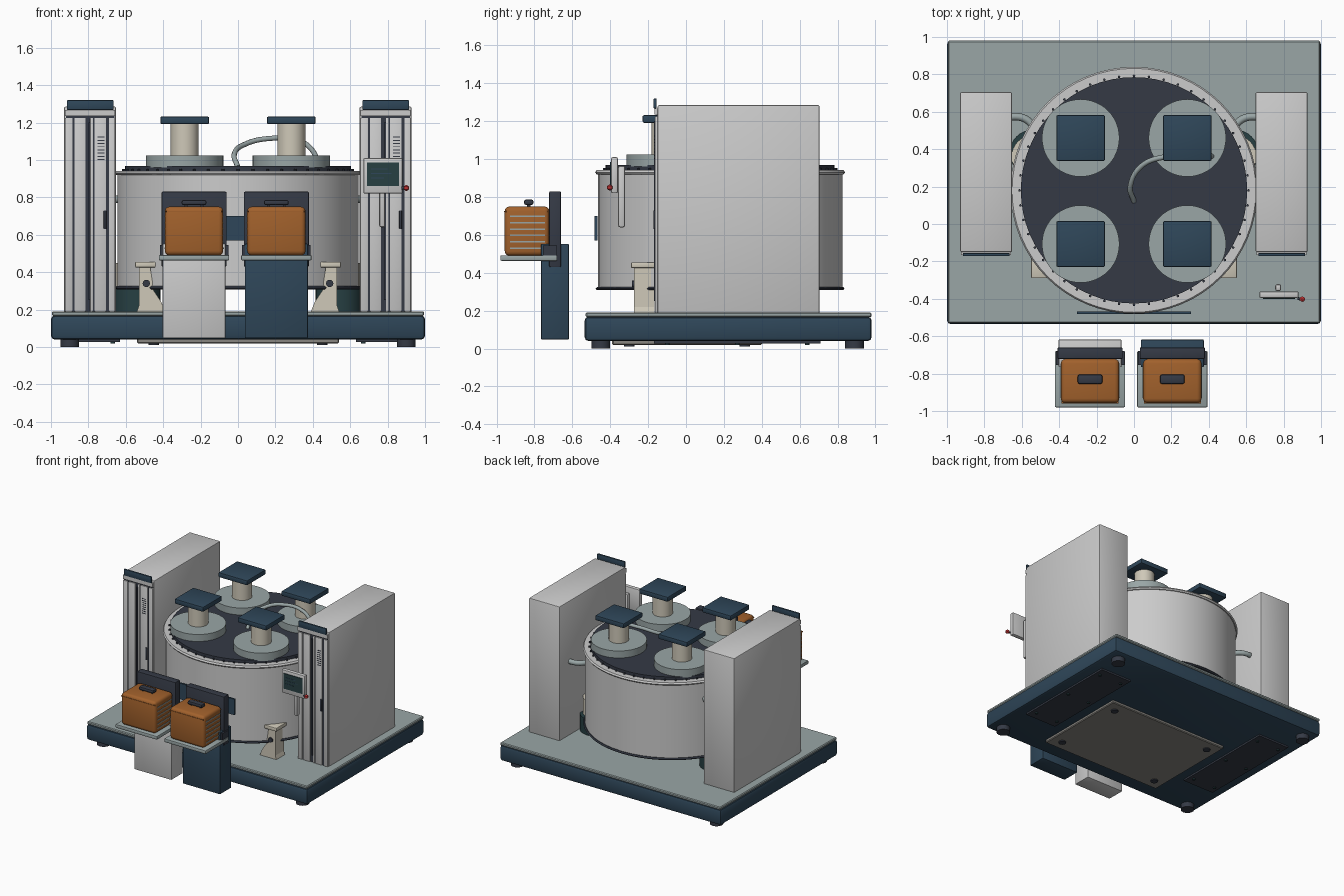
import bpy, bmesh, math
from mathutils import Vector

if "Cube" in bpy.data.objects:
    bpy.data.objects.remove(bpy.data.objects["Cube"])


def mat(name, r, g, b):
    m = bpy.data.materials.new(name)
    m.diffuse_color = (r, g, b, 1)
    m.use_nodes = True
    m.node_tree.nodes["Principled BSDF"].inputs["Base Color"].default_value = m.diffuse_color
    return m


NAVY = mat("navy", .028, .062, .10)
DARK = mat("charcoal", .035, .042, .06)
SAGE = mat("sage", .32, .38, .38)
LIGHT = mat("light_grey", .55, .58, .58)
CREAM = mat("cream", .62, .58, .48)
ORANGE = mat("orange", .36, .12, .025)
TEAL = mat("dark_teal", .02, .05, .055)
RED = mat("red", .5, .03, .03)
BROWN = mat("under_grey", .25, .24, .22)


def add(name, bm, m):
    me = bpy.data.meshes.new(name)
    bm.to_mesh(me)
    bm.free()
    me.materials.append(m)
    o = bpy.data.objects.new(name, me)
    bpy.context.collection.objects.link(o)
    return o


def smooth(o):
    bpy.ops.object.select_all(action='DESELECT')
    bpy.context.view_layer.objects.active = o
    o.select_set(True)
    bpy.ops.object.shade_smooth_by_angle(angle=math.radians(35))


def box(name, x, y, z, m, bevel=0, seg=2):
    """Box from (min, max) ranges on each axis."""
    bm = bmesh.new()
    bmesh.ops.create_cube(bm, size=1)
    for v in bm.verts:
        for i, r in enumerate((x, y, z)):
            v.co[i] = r[0] + (v.co[i] + .5) * (r[1] - r[0])
    if bevel:
        bmesh.ops.bevel(bm, geom=bm.edges[:], offset=bevel, segments=seg, profile=.5, affect='EDGES')
    o = add(name, bm, m)
    if bevel:
        smooth(o)
    return o


def lathe(name, cx, cy, profile, m, n=48, closed=False, shade=True):
    """Revolve (radius, z) points about a vertical axis."""
    bm = bmesh.new()
    rings = []
    for r, z in profile:
        rings.append([bm.verts.new((cx + r * math.cos(2 * math.pi * k / n),
                                    cy + r * math.sin(2 * math.pi * k / n), z)) for k in range(n)])
    pairs = list(zip(rings, rings[1:]))
    if closed:
        pairs.append((rings[-1], rings[0]))
    else:
        bm.faces.new(rings[0])
        bm.faces.new(rings[-1])
    for a, b in pairs:
        for k in range(n):
            bm.faces.new((a[k], a[(k + 1) % n], b[(k + 1) % n], b[k]))
    bmesh.ops.recalc_face_normals(bm, faces=bm.faces[:])
    o = add(name, bm, m)
    if shade:
        smooth(o)
    return o


def cyl(name, cx, cy, r, z0, z1, m, n=48):
    return lathe(name, cx, cy, [(r, z0), (r, z1)], m, n)


def tube(name, pts, r, m):
    """Round hose through the given points."""
    cu = bpy.data.curves.new(name, 'CURVE')
    cu.dimensions = '3D'
    cu.bevel_depth, cu.bevel_resolution, cu.use_fill_caps = r, 3, True
    sp = cu.splines.new('BEZIER')
    sp.bezier_points.add(len(pts) - 1)
    for p, co in zip(sp.bezier_points, pts):
        p.co = Vector(co)
        p.handle_left_type = p.handle_right_type = 'AUTO'
    cu.materials.append(m)
    o = bpy.data.objects.new(name, cu)
    bpy.context.collection.objects.link(o)
    return o


# Base: skid, deck, feet and underside plates
box("base_skid", (-1, 1), (-.535, .98), (.04, .168), NAVY, .02)
box("base_deck", (-.995, .995), (-.53, .98), (.166, .19), SAGE, .006, 1)
for x in (-.9, .9):
    for y in (-.45, .89):
        cyl("foot", x, y, .05, 0, .045, DARK, 24)
box("underside_plate", (-.54, .54), (-.39, .40), (.018, .045), BROWN, .006, 1)
for x in (-.45, .45):
    for y in (-.3, .31):
        cyl("plate_bolt", x, y, .028, .01, .03, DARK, 20)
for x in (-.77, .77):
    box("underside_panel", (x - .14, x + .14), (-.17, .71), (.026, .045), DARK)
    for y in (-.1, .27, .64):
        for dx in (-.1, .1):
            cyl("panel_bolt", x + dx, y, .012, .018, .03, TEAL, 12)

# Drum: wall, rims, lid with bolts
CX, CY = 0, .18
lathe("drum_wall", CX, CY, [(.645, .315), (.645, .93)], LIGHT, 48)
lathe("drum_top_rim", CX, CY, [(.60, .92), (.652, .92), (.66, .93), (.652, .942), (.60, .942)], LIGHT, 64, True)
lathe("drum_bottom_rim", CX, CY, [(.62, .308), (.65, .308), (.657, .316), (.65, .325), (.62, .325)], DARK, 64, True)
cyl("drum_lid", CX, CY, .605, .93, .968, DARK, 64)
for k in range(48):
    a = 2 * math.pi * k / 48
    cyl("lid_bolt", CX + .612 * math.cos(a), CY + .612 * math.sin(a), .007, .94, .952, DARK, 8)
box("front_plate", (-.305, .305), (-.482, -.468), (.57, .70), NAVY)

# Four lid stations: flange, post and square cap
for x in (-.285, .285):
    for y in (-.107, .46):
        cyl("station_flange", x, y, .207, .96, 1.025, SAGE, 48)
        cyl("station_post", x, y, .075, 1.02, 1.195, CREAM, 32)
        box("station_cap", (x - .13, x + .13), (y - .122, y + .122), (1.192, 1.232), NAVY, .007)

# Lid hose
tube("lid_hose", [(0, .12, .96), (-.02, .2, 1.03), (.04, .31, 1.085), (.17, .36, 1.115),
                  (.32, .37, 1.105), (.39, .365, 1.06), (.44, .36, .96)], .014, SAGE)

for s in (-1, 1):
    # Drum support bracket
    bm = bmesh.new()
    prof = [(.39, .19), (.54, .19), (.53, .22), (.53, .43), (.47, .43), (.45, .30), (.41, .24)]
    f = bm.faces.new([bm.verts.new((s * x, -.275, z)) for x, z in prof])
    g = bmesh.ops.extrude_face_region(bm, geom=[f])
    bmesh.ops.translate(bm, vec=(0, .11, 0), verts=[v for v in g['geom'] if isinstance(v, bmesh.types.BMVert)])
    bmesh.ops.recalc_face_normals(bm, faces=bm.faces[:])
    add("drum_bracket", bm, CREAM)
    xs = sorted((s * .44, s * .55))
    box("bracket_cap", xs, (-.29, -.155), (.425, .455), CREAM, .006)
    tube("bracket_bolt", [(s * .49, -.285, .34), (s * .49, -.265, .34)], .02, DARK)
    # Drive motor below the drum edge and side pipe
    cyl("motor_body", s * .54, .38, .125, .19, .32, TEAL, 32)
    cyl("motor_head", s * .54, .36, .115, .32, .45, CREAM, 32)
    tube("side_pipe", [(s * .70, .565, .79), (s * .62, .573, .79), (s * .57, .555, .79),
                       (s * .53, .51, .79)], .02, SAGE)

# Two control cabinets, the second a shifted copy of the first
for dx in (0, 1.58):
    def bx(name, x0, x1, y, z, m, b=0):
        return box(name, (x0 + dx, x1 + dx), y, z, m, b)
    bx("cabinet_body", -.93, -.652, (-.15, .705), (.185, 1.285), LIGHT, .008)
    bx("cabinet_face", -.92, -.66, (-.156, -.14), (.19, 1.25), DARK)
    bx("cabinet_header", -.915, -.665, (-.172, -.155), (1.268, 1.32), NAVY, .005)
    bx("cabinet_top_trim", -.925, -.657, (-.165, -.15), (1.235, 1.268), LIGHT)
    for x0, x1 in ((-.925, -.885), (-.875, -.815), (-.79, -.775), (-.768, -.705), (-.69, -.657)):
        bx("cabinet_door_panel", x0, x1, (-.164, -.15), (.19, 1.225), LIGHT, .003)
    for k in range(8):
        z = 1.0 + k * .017
        bx("cabinet_vent", -.75, -.715, (-.166, -.16), (z, z + .005), DARK)
    bx("cabinet_handle", -.718, -.704, (-.171, -.16), (.63, .73), DARK, .003)
    bx("cabinet_lock", -.80, -.79, (-.168, -.152), (.25, 1.2), DARK)

# Operator screen on its arm with a red stop button
box("screen_housing", (.67, .88), (-.395, -.36), (.82, 1.01), LIGHT, .008)
box("screen_glass", (.69, .862), (-.4, -.39), (.86, .985), TEAL)
for z, w in ((.90, .07), (.925, .11), (.95, .09)):
    box("screen_line", (.71, .71 + w), (-.402, -.398), (z, z + .005), NAVY)
box("screen_arm", (.755, .787), (-.358, -.322), (.64, .965), LIGHT, .01)
tube("stop_button", [(.875, -.398, .85), (.892, -.402, .85)], .008, DARK)
lathe("stop_button_head", .9, -.402, [(.004, .835), (.014, .842), (.014, .858), (.004, .865)], RED, 16)

# Two front lift stands carrying boxes
for cx, m in ((-.235, LIGHT), (.205, NAVY)):
    def bx(name, w, y, z, mm, b=0, seg=2):
        return box(name, (cx - w, cx + w), y, z, mm, b, seg)
    bx("stand_column", .168, (-.765, -.618), (.048, .552), m, .004)
    bx("stand_back", .174, (-.722, -.66), (.43, .83), DARK, .006)
    bx("stand_shelf", .188, (-.98, -.68), (.463, .492), SAGE, .006)
    for s in (-1, 1):
        box("shelf_bracket", sorted((cx + s * .158, cx + s * .183)), (-.755, -.68), (.485, .545), DARK)
    bx("tray_box", .156, (-.957, -.722), (.49, .75), ORANGE, .024, 3)
    bx("box_lid_seam", .152, (-.96, -.73), (.722, .727), ORANGE)
    for k in range(6):
        z = .525 + k * .034
        for s in (-1, 1):
            box("box_rib", sorted((cx + s * .15, cx + s * .159)), (-.93, -.745), (z, z + .008), SAGE)
    bx("box_handle", .066, (-.855, -.805), (.758, .786), DARK, .01)
    for s in (-1, 1):
        box("handle_post", sorted((cx + s * .035, cx + s * .05)), (-.84, -.82), (.745, .765), DARK)
